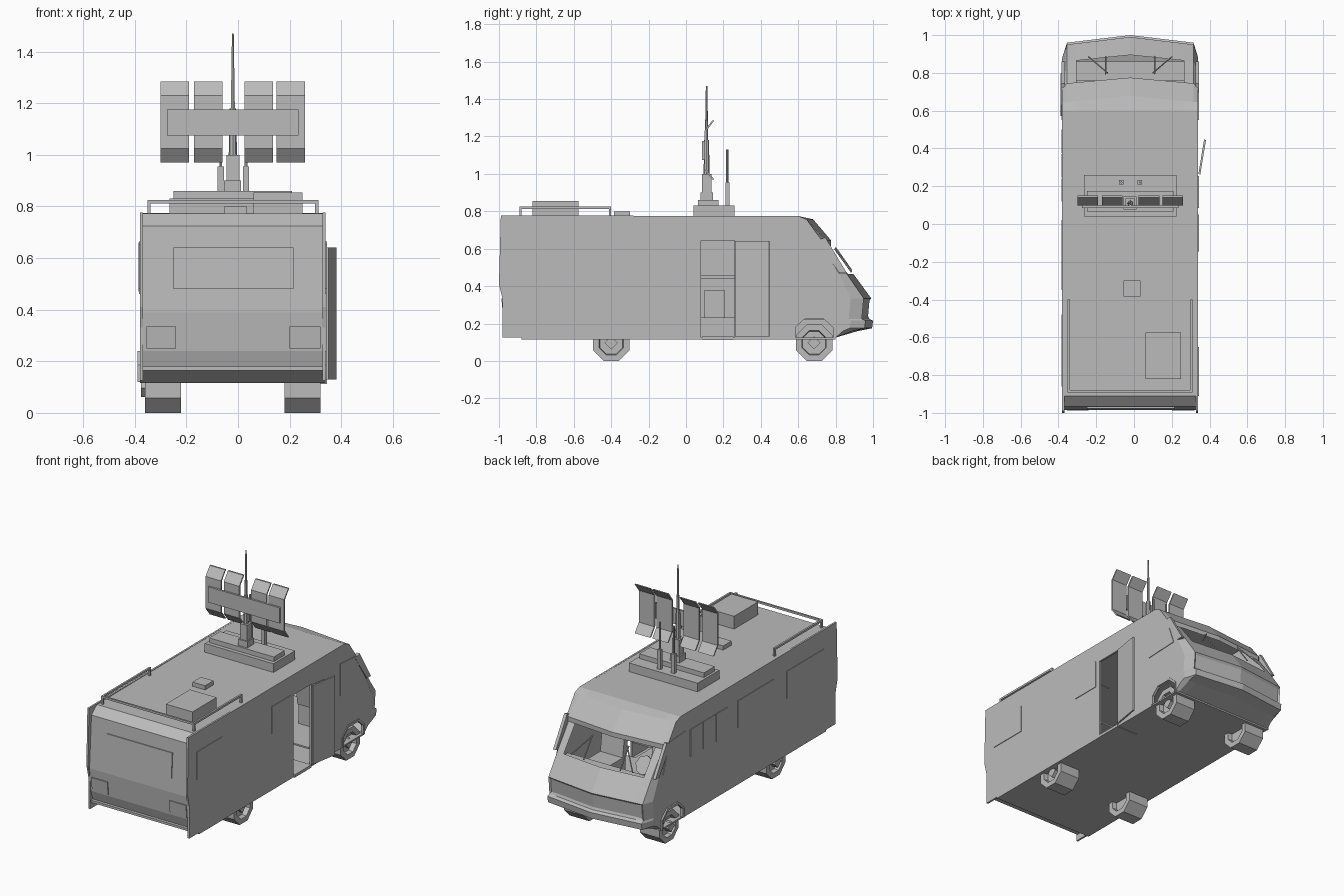
import bpy, bmesh, math
from mathutils import Matrix, Vector

if "Cube" in bpy.data.objects:
    bpy.data.objects.remove(bpy.data.objects["Cube"], do_unlink=True)

paint = bpy.data.materials.new("plain_grey")
paint.use_nodes = True
GREY = (0.5, 0.5, 0.5, 1)
paint.diffuse_color = GREY
paint.node_tree.nodes["Principled BSDF"].inputs["Base Color"].default_value = GREY

CX, HALF = -0.02, 0.36   # body centre line and half width


def finish(name, bm):
    bmesh.ops.recalc_face_normals(bm, faces=bm.faces)
    mesh = bpy.data.meshes.new(name)
    bm.to_mesh(mesh)
    bm.free()
    mesh.materials.append(paint)
    ob = bpy.data.objects.new(name, mesh)
    bpy.context.collection.objects.link(ob)
    return ob


def prism(name, pts, axis, lo, hi):
    """Extrude a 2D outline along x (points are y, z) or z (points are x, y)."""
    bm = bmesh.new()
    place = (lambda p, t: (t, p[0], p[1])) if axis == "x" else (lambda p, t: (p[0], p[1], t))
    rings = [[bm.verts.new(place(p, t)) for p in pts] for t in (lo, hi)]
    for ring in rings:
        bm.faces.new(ring)
    for i in range(len(pts)):
        j = (i + 1) % len(pts)
        bm.faces.new((rings[0][i], rings[0][j], rings[1][j], rings[1][i]))
    return finish(name, bm)


def box(name, x, y, z):
    return prism(name, [(x[0], y[0]), (x[1], y[0]), (x[1], y[1]), (x[0], y[1])], "z", *z)


def rod(name, a, b, r1, r2=None, sides=6):
    a, b = Vector(a), Vector(b)
    bm = bmesh.new()
    turn = (b - a).to_track_quat("Z", "Y").to_matrix().to_4x4()
    bmesh.ops.create_cone(bm, cap_ends=True, segments=sides, radius1=r1, radius2=r2 or r1,
                          depth=(b - a).length, matrix=Matrix.Translation((a + b) / 2) @ turn)
    return finish(name, bm)


# Body skin: rows of (centre y, z, bow of the V shaped nose, corner chamfer)
REAR = [(-.88, .118), (-.95, .17), (-.972, .24), (-.985, .39), (-.965, .725), (-.91, .772)]
NOSE = [(.60, .775, 0, 0), (.68, .757, .035, 0), (.775, .645, .03, .02), (.775, .615, .03, .02),
        (.895, .465, .035, .04), (.99, .335, .04, .07), (.98, .225, .04, .07),
        (1.0, .215, .04, .08), (.995, .175, .04, .08), (.92, .16, .03, .05), (.80, .125, 0, 0)]
rows = [(y, z, 0, 0) for y, z in REAR] + NOSE
cols = [-HALF, -.335, -.285, 0, .285, .335, HALF]

bm = bmesh.new()
grid = []
for y, z, bow, chamfer in rows:
    line = []
    for x in cols:
        yy = y - bow * min(1, abs(x) / .335) - (chamfer if abs(x) == HALF else 0)
        line.append(bm.verts.new((CX + x, yy, z)))
    grid.append(line)
glass_row, grille_row = len(REAR) + 3, len(REAR) + 5
grille = []
for r in range(len(rows) - 1):
    for c in range(len(cols) - 1):
        if r == glass_row and 2 <= c <= 3:
            continue   # open windscreen
        f = bm.faces.new((grid[r][c], grid[r][c + 1], grid[r + 1][c + 1], grid[r + 1][c]))
        if r == grille_row and 1 <= c <= 4:
            grille.append(f)
bmesh.ops.recalc_face_normals(bm, faces=bm.faces)
bmesh.ops.inset_region(bm, faces=grille, thickness=.014, depth=-.008)
finish("body_skin", bm)

# Side walls with tail fins, wheel arches and the entrance
side_front = [(y - bow - ch, z) for y, z, bow, ch in NOSE]
arch = [(.785, .122), (.785, .18), (.735, .225), (.635, .225), (.585, .18), (.585, .122)]
entrance = [(.26, .122), (.26, .645), (.08, .645), (.08, .122)]
fin = [(-.98, .125), (-.98, .33), (-1.0, .41), (-.99, .777)]
prism("left_wall", fin + side_front + arch + entrance, "x", CX + HALF - .012, CX + HALF)
prism("right_wall", fin + side_front + arch, "x", CX - HALF, CX - HALF + .012)

# Underside, cabin floor with step well, and interior
box("underside", (CX - HALF, CX + HALF), (-.88, .80), (.115, .125))
floor = [(-.36, -.95), (.325, -.95), (.325, .08), (.18, .08), (.18, .26), (.325, .26),
         (.325, .80), (-.36, .80)]
prism("cabin_floor", floor, "z", .222, .232)
box("step_riser", (.17, .18), (.08, .26), (.125, .23))
box("entrance_step", (.19, .345), (.085, .255), (.112, .13))
box("bench", (-.35, -.15), (.10, .205), (.232, .38))
box("counter", (-.36, -.2), (-.1, .4), (.44, .46))
box("dashboard", (CX - .33, CX + .33), (.76, .86), (.36, .42))
for side, x in (("left", .16), ("right", -.20)):
    box(side + "_seat", (x - .08, x + .08), (.50, .66), (.232, .36))
    back = [(.49, .36), (.53, .36), (.50, .58), (.46, .58)]
    prism(side + "_seat_back", back, "x", x - .08, x + .08)
rod("steering_wheel", (-.20, .70, .45), (-.20, .712, .457), .06, sides=8)

# Open entrance door
prism("entrance_door", [(.341, .265), (.351, .262), (.381, .445), (.371, .447)], "z", .13, .64)

# Windows on the sides and the tail
for i, (a, b) in enumerate([(-.91, -.65), (-.145, .05)]):
    box(f"left_window_{i}", (.338, .344), (a, b), (.48, .655))
for i, (a, b) in enumerate([(-.86, -.48), (-.35, .02), (.12, .24), (.245, .37), (.375, .50)]):
    box(f"right_window_{i}", (-.384, -.378), (a, b), (.48, .655))
cab = [(.55, .46), (.78, .47), (.715, .655), (.55, .665)]
prism("left_cab_window", cab, "x", .338, .344)
prism("right_cab_window", cab, "x", -.384, -.378)


def tail_plate(name, x0, x1, y0, z0, y1, z1):
    prism(name, [(y0, z0), (y1, z1), (y1 - .006, z1), (y0 - .006, z0)], "x", x0, x1)


tail_plate("tail_window", -.25, .215, -.980, .48, -.970, .64)
tail_plate("tail_lamp_right", -.355, -.24, -.973, .25, -.981, .335)
tail_plate("tail_lamp_left", .20, .32, -.973, .25, -.981, .335)
box("tail_bumper", (-.37, .33), (-.972, -.94), (.165, .18))

# Wheels with recessed rims, and arch lips on the front pair
for end, wy in (("front", .685), ("rear", -.40)):
    for side, s in (("left", 1), ("right", -1)):
        bm = bmesh.new()
        spin = Matrix.Rotation(s * math.pi / 2, 4, "Y") @ Matrix.Rotation(math.pi / 8, 4, "Z")
        bmesh.ops.create_cone(bm, cap_ends=True, segments=8, radius1=.105, radius2=.105, depth=.14,
                              matrix=Matrix.Translation((CX + s * .27, wy, .097)) @ spin)
        caps = [f for f in bm.faces if len(f.verts) == 8]
        bmesh.ops.inset_individual(bm, faces=caps, thickness=.035)
        bmesh.ops.inset_individual(bm, faces=caps, thickness=.004, depth=-.03)
        finish(f"{end}_{side}_wheel", bm)
        hx = CX + s * .325
        rod(f"{end}_{side}_hub", (hx - .03, wy, .097), (hx + .008, wy, .097), .035, sides=4)
        if end == "front":
            lip = [(.572, .12), (.572, .185), (.63, .24), (.74, .24), (.798, .185), (.798, .12)]
            x0 = CX + s * (HALF + .002)
            prism(f"{side}_arch_lip", lip + arch, "x", x0 - .008, x0 + .003)
            box(f"{side}_wheel_liner", (CX + s * .17, CX + s * .18), (.585, .785), (.12, .225))

# Windscreen pillars and wipers
for side, s in (("left", 1), ("right", -1)):
    pillar = [(.70, .645), (.745, .66), (.86, .47), (.82, .47)]
    prism(side + "_pillar", pillar, "x", CX + s * .345, CX + s * .365)
    rod(side + "_wiper_arm", (CX + s * .13, .885, .475), (CX + s * .13, .795, .60), .004)
    rod(side + "_wiper_blade", (CX + s * .22, .885, .485), (CX + s * .12, .80, .605), .004)

# Roof rails
for side, x in (("left", .305), ("right", -.345)):
    box(side + "_rail", (x - .006, x + .006), (-.89, -.40), (.812, .825))
    for y in (-.885, -.406):
        box(side + "_rail_post", (x - .006, x + .006), (y - .006, y + .006), (.77, .82))
box("tail_rail", (-.351, .311), (-.891, -.879), (.812, .825))

# Roof boxes and mast base
box("roof_unit", (.06, .25), (-.82, -.575), (.77, .855))
box("roof_vent", (-.055, .035), (-.385, -.30), (.77, .80))
box("mast_base", (-.265, .225), (.04, .26), (.77, .83))
box("mast_plinth", (-.25, .21), (.065, .175), (.83, .86))
box("mast_foot", (-.055, .012), (.078, .145), (.86, .90))
box("mast_socket", (-.045, .005), (.085, .135), (.90, 1.0))
rod("mast", (CX, .11, 1.0), (CX, .11, 1.18), .016, .013, sides=8)
rod("mast_tip", (CX, .11, 1.18), (CX, .11, 1.47), .009, .004)
for x in (-.067, .031):
    box("whip_socket", (x - .012, x + .012), (.21, .232), (.83, .955))
    rod("whip", (x, .22, .955), (x, .22, 1.13), .006)

# Antenna array of bent panels on a backing plate
bent = [(.14, .97), (.098, 1.025), (.098, 1.23), (.14, 1.285)]
outline = bent + [(y + .011, z) for y, z in reversed(bent)]
for i, x in enumerate((-.245, -.115, .08, .205)):
    prism(f"antenna_panel_{i}", outline, "x", x - .055, x + .055)
box("antenna_backing", (-.275, .235), (.086, .098), (1.075, 1.175))
